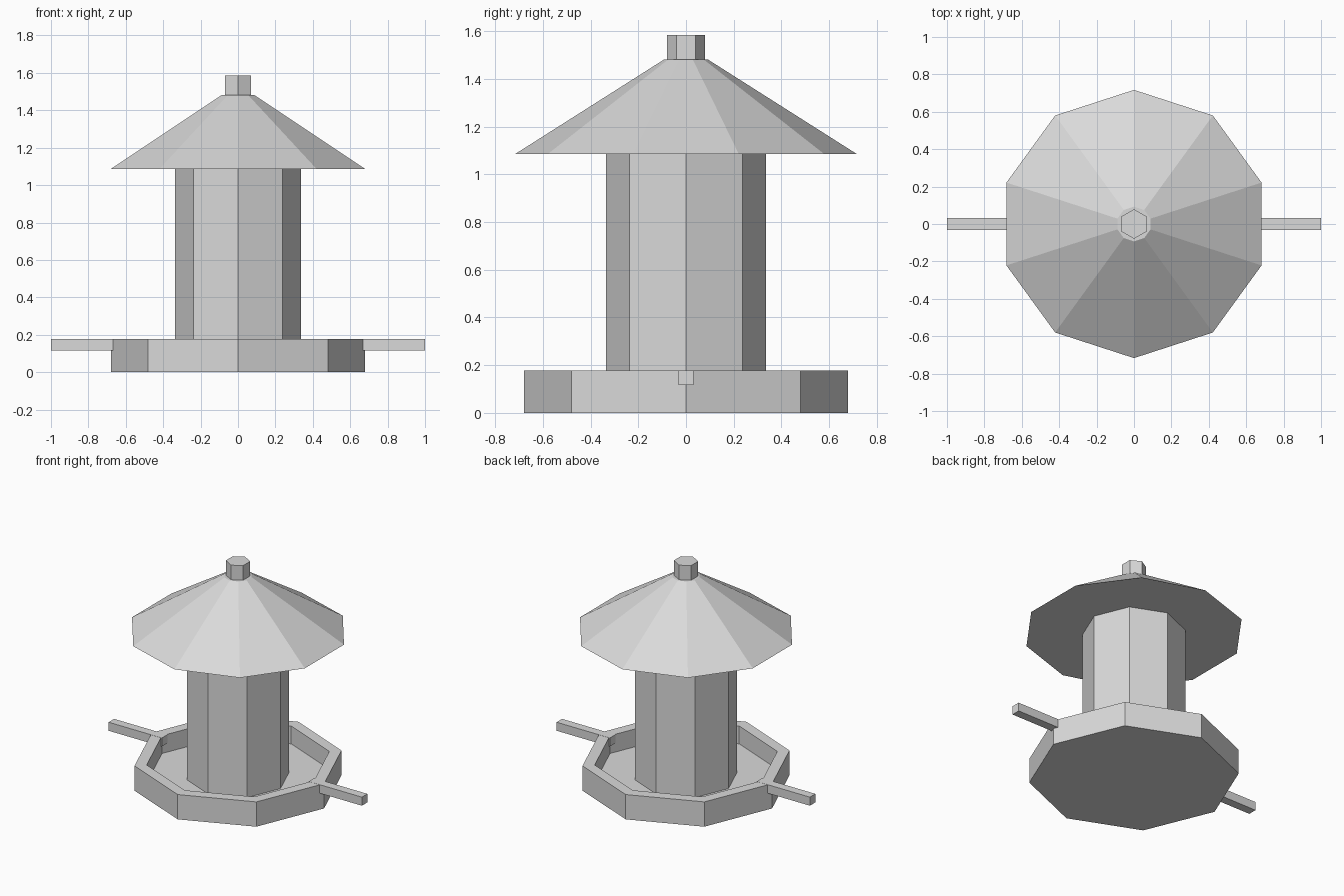
import bpy
import bmesh
from math import pi, cos, sin

cube = bpy.data.objects.get("Cube")
if cube:
    bpy.data.objects.remove(cube, do_unlink=True)

# Single plain grey finish
grey = bpy.data.materials.new("light_grey")
grey.use_nodes = True
colour = (0.7, 0.7, 0.7, 1)
grey.diffuse_color = colour
grey.node_tree.nodes["Principled BSDF"].inputs["Base Color"].default_value = colour


def finish(name, bm):
    bmesh.ops.recalc_face_normals(bm, faces=bm.faces)
    mesh = bpy.data.meshes.new(name)
    bm.to_mesh(mesh)
    bm.free()
    mesh.materials.append(grey)
    obj = bpy.data.objects.new(name, mesh)
    bpy.context.collection.objects.link(obj)
    return obj


def lathe(name, sides, profile):
    """Capped solid: polygon rings with a corner on the y axis, (radius, z) each."""
    bm = bmesh.new()
    rings = []
    for r, z in profile:
        angles = [pi / 2 + 2 * pi * i / sides for i in range(sides)]
        rings.append([bm.verts.new((r * cos(a), r * sin(a), z)) for a in angles])
    for low, high in zip(rings, rings[1:]):
        for i in range(sides):
            j = (i + 1) % sides
            bm.faces.new((low[i], low[j], high[j], high[i]))
    bm.faces.new(rings[0])
    bm.faces.new(rings[-1])
    return finish(name, bm)


def box(name, x0, x1, half_width, z0, z1):
    bm = bmesh.new()
    bmesh.ops.create_cube(bm, size=1)
    for v in bm.verts:
        v.co.x = x1 if v.co.x > 0 else x0
        v.co.y *= 2 * half_width
        v.co.z = z1 if v.co.z > 0 else z0
    return finish(name, bm)


# Hollow seed tray: outer wall, rim, inner wall and floor
lathe("seed_tray", 8, [(0.68, 0), (0.68, 0.177), (0.6, 0.177), (0.6, 0.05)])

# Seed container, roof and top knob
lathe("seed_container", 8, [(0.336, 0.05), (0.336, 1.085)])
lathe("roof", 10, [(0.717, 1.085), (0.093, 1.481)])
lathe("roof_knob", 6, [(0.079, 1.481), (0.079, 1.585)])

# Perches on both sides
for side, sign in (("left", 1), ("right", -1)):
    box(side + "_perch", sign * 0.58, sign * 1.0, 0.031, 0.117, 0.178)
